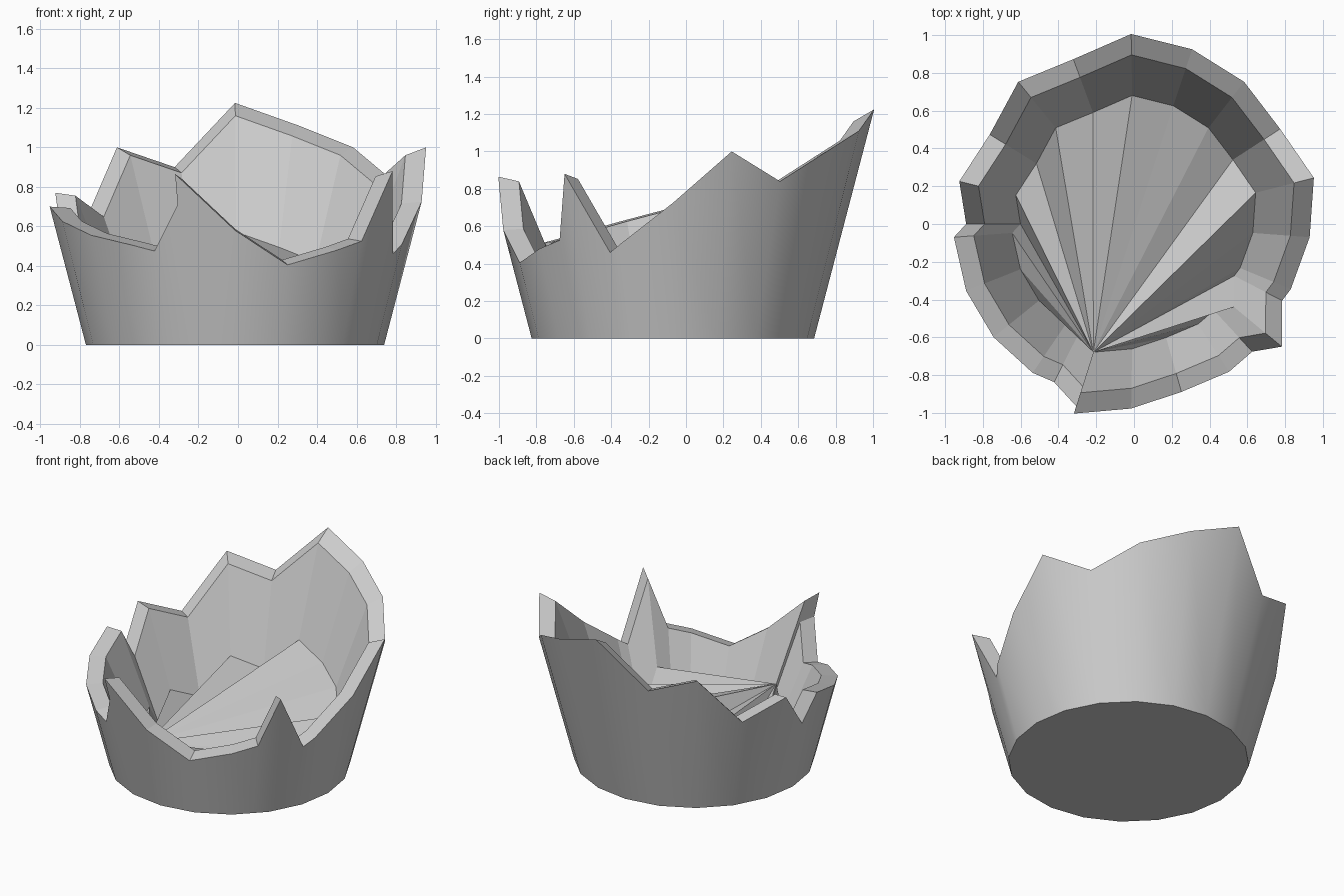
import bpy, bmesh
from math import sin, cos, pi, radians

if "Cube" in bpy.data.objects:
    bpy.data.objects.remove(bpy.data.objects["Cube"])

CX, CY = -0.015, -0.07          # axis of the tapered shell
SIDES = 20
STEP = 2 * pi / SIDES

# Broken edge, clockwise from the back: (angle in degrees, height)
RIM = [(90, 1.225), (72, 1.11), (54, 1.0), (36, .84), (18, 1.0), (0, .725),
       (-18, .51), (-22.8, .46), (-36, .88), (-43.4, .525), (-54, .48),
       (-72, .405), (-90, .58), (-108, .865), (-108, .71), (-118, .475),
       (-126, .505), (-144, .555), (-162, .625), (-180, .70), (-184.6, .495),
       (-198, .77), (-216, .65), (-234, 1.0), (-252, .90)]
PEAK = 13                       # front peak, where the rim drops straight down


def shell_point(angle, z):
    """Point on the outside of the 20-sided tapered shell."""
    a = radians(angle)
    local = (a % STEP) - STEP / 2
    r = (0.755 + 0.262 * z) * cos(STEP / 2) / cos(local)
    return (CX + r * cos(a), CY + r * sin(a), z)


def scaled(p, s, dz):
    return (p[0] * s, p[1] * s, p[2] * s + dz)


bm = bmesh.new()
outer = [shell_point(a, z) for a, z in RIM]
inner = [scaled(p, .89, .07) for p in outer]
floor = [scaled(p, .76, -.31) for p in inner]

vo, vi, vf = [[bm.verts.new(p) for p in ring] for ring in (outer, inner, floor)]
vb = []
for i, (a, z) in enumerate(RIM):
    vb.append(vb[-1] if i == PEAK + 1 else bm.verts.new(shell_point(a, 0)))

n = len(RIM)
for i in range(n):
    j = (i + 1) % n
    # outer wall; the straight drop belongs to the panel beside it
    if i != PEAK:
        drop = [vo[j + 1]] if j == PEAK else []
        bm.faces.new([vb[i], vo[i], vo[j]] + drop + [vb[j]]).smooth = True
    # broken lip and inner wall
    bm.faces.new((vo[i], vi[i], vi[j], vo[j]))
    bm.faces.new((vi[i], vf[i], vf[j], vi[j]))

# underside
bm.faces.new(list(dict.fromkeys(vb)))

# rough inner floor, fanned out from below the front peak
for k in range(1, n - 1):
    bm.faces.new((vf[PEAK], vf[(PEAK + k) % n], vf[(PEAK + k + 1) % n]))
bmesh.ops.recalc_face_normals(bm, faces=bm.faces)

# keep the border of the smooth outer wall sharp
for e in bm.edges:
    e.smooth = all(f.smooth for f in e.link_faces)

mesh = bpy.data.meshes.new("broken_shell")
bm.to_mesh(mesh)
bm.free()
bpy.context.collection.objects.link(bpy.data.objects.new("broken_shell", mesh))
